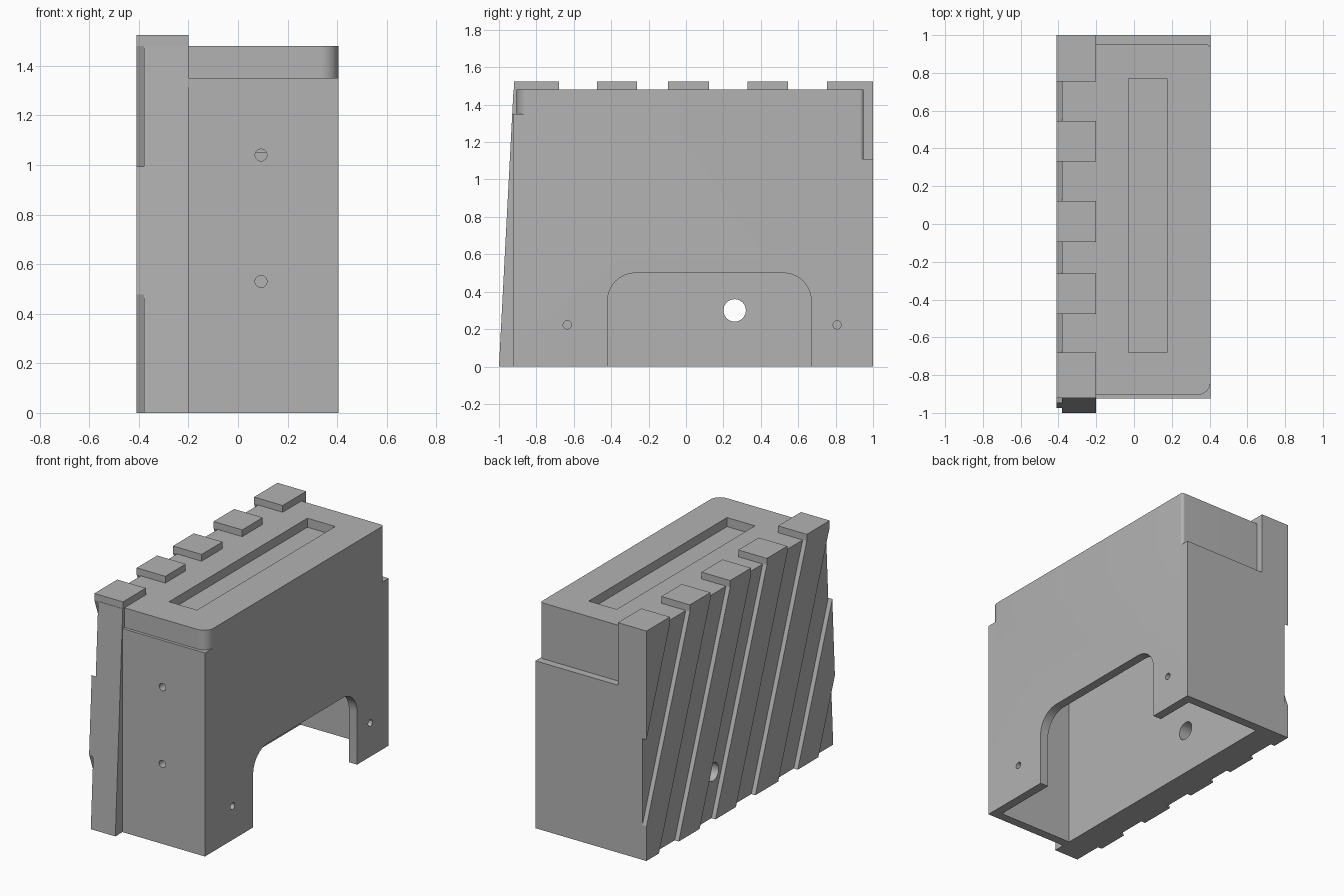
import bpy, bmesh, math
from mathutils import Vector

cube = bpy.data.objects.get("Cube")
if cube:
    bpy.data.objects.remove(cube, do_unlink=True)

grey = bpy.data.materials.new("plain grey")
grey.use_nodes = True
colour = (0.45, 0.45, 0.45, 1)
grey.diffuse_color = colour
grey.node_tree.nodes["Principled BSDF"].inputs["Base Color"].default_value = colour


def prism(name, points, axis, lo, hi, clips=()):
    """Extrude a 2D outline along an axis; clips are (point, outward normal) planes."""
    def place(u, v):
        return {"x": (lo, u, v), "y": (u, lo, v), "z": (u, v, lo)}[axis]
    bm = bmesh.new()
    bm.faces.new([bm.verts.new(place(u, v)) for u, v in points])
    for co, no in clips:
        bmesh.ops.bisect_plane(bm, geom=bm.verts[:] + bm.edges[:] + bm.faces[:],
                               plane_co=co, plane_no=no, clear_outer=True)
    ext = bmesh.ops.extrude_face_region(bm, geom=bm.faces[:], use_keep_orig=True)
    step = Vector([hi - lo if a == axis else 0 for a in "xyz"])
    bmesh.ops.translate(bm, vec=step, verts=[e for e in ext["geom"] if isinstance(e, bmesh.types.BMVert)])
    bmesh.ops.recalc_face_normals(bm, faces=bm.faces[:])
    mesh = bpy.data.meshes.new(name)
    bm.to_mesh(mesh)
    bm.free()
    mesh.materials.append(grey)
    ob = bpy.data.objects.new(name, mesh)
    bpy.context.collection.objects.link(ob)
    return ob


def rect(u0, v0, u1, v1):
    return [(u0, v0), (u1, v0), (u1, v1), (u0, v1)]


def arc(cu, cv, r, start, end, n=10):
    angles = [math.radians(start + (end - start) * i / n) for i in range(n + 1)]
    return [(cu + r * math.cos(a), cv + r * math.sin(a)) for a in angles]


def disc(u, v, r):
    return arc(u, v, r, 0, 360, 32)[:-1]


def cut(target, cutters):
    bpy.context.view_layer.objects.active = target
    for c in cutters:
        c.hide_render = True
        mod = target.modifiers.new("cut", "BOOLEAN")
        mod.operation, mod.solver, mod.object = "DIFFERENCE", "EXACT", c
        bpy.ops.object.modifier_apply(modifier=mod.name)
    for c in cutters:
        bpy.data.objects.remove(c, do_unlink=True)


SIDE, JOIN, GROOVE, FACE = 0.405, -0.2, -0.38, -0.41
TOP, TAB_TOP, BACK, FRONT = 1.48, 1.525, 1.0, -0.925

# Main housing
body = prism("housing", rect(JOIN, FRONT, SIDE, BACK), "z", 0, TOP)
front_step = arc(SIDE - 0.07, -0.835, 0.07, -90, 0)
back_step = arc(SIDE - 0.02, 0.93, 0.02, 90, 0)
arch = ([(-0.42, -0.1)] + arc(-0.27, 0.35, 0.15, 180, 90)
        + arc(0.52, 0.35, 0.15, 90, 0) + [(0.67, -0.1)])
cutters = [
    # Stepped rims at the front and back of the top
    prism("front_step", [(-0.3, -0.905)] + front_step + [(0.6, -0.835), (0.6, -1.2), (-0.3, -1.2)],
          "z", 1.35, 1.6),
    prism("back_step", [(-0.3, 0.95)] + back_step + [(0.6, 0.93), (0.6, 1.2), (-0.3, 1.2)],
          "z", 1.11, 1.6),
    # Hollow inside, narrower behind the back step
    prism("hollow", [(-0.865, -0.1), (0.94, -0.1), (0.94, 1.05), (0.89, 1.05), (0.89, 1.36), (-0.865, 1.36)],
          "x", -0.3, SIDE - 0.06),
    # Slot in the top and arch in the side
    prism("slot", rect(-0.03, -0.68, 0.175, 0.77), "z", 1.42, 1.6),
    prism("arch", arch, "x", 0.2, 0.6),
]
# Screw holes
cutters += [prism("side_hole", disc(y, 0.223, 0.022), "x", 0.25, 0.6) for y in (-0.635, 0.808)]
cutters += [prism("front_hole", disc(0.093, z, 0.024), "y", -1.1, -0.8) for z in (0.53, 1.04)]
cut(body, cutters)

# Thick side panel with a sloping front edge
front_slope = ((0, -1, 0), (0, -TAB_TOP, 0.08))
panel = prism("side_panel", rect(-1, 0, BACK, TOP), "x", GROOVE, JOIN, [front_slope])
parts = [panel]

# Slanted ribs on the panel, each one carrying a tab on the top edge
lean = math.tan(math.radians(20)) * TOP
ribs = [(-1.34, -1.125), (-0.92, -0.68), (-0.476, -0.262), (-0.096, 0.123), (0.33, 0.545), (0.754, 1.3)]
clips = [front_slope, ((0, BACK, 0), (0, 1, 0))]
for i, (a, b) in enumerate(ribs):
    slant = [(a, TOP), (b, TOP), (b + lean, 0), (a + lean, 0)]
    parts.append(prism(f"rib_{i}", slant, "x", FACE, GROOVE, clips))
    if i:
        prism(f"tab_{i}", rect(a, TOP, b, TAB_TOP), "x", FACE, JOIN, clips)

# Cable hole through the panel
for part in parts:
    cut(part, [prism("cable_hole", disc(0.26, 0.3, 0.06), "x", -0.6, 0.0)])

# Smooth the rounded corners and holes
bpy.ops.object.select_all(action="DESELECT")
for ob in (body, panel):
    ob.select_set(True)
bpy.context.view_layer.objects.active = body
bpy.ops.object.shade_smooth_by_angle(angle=math.radians(30))
